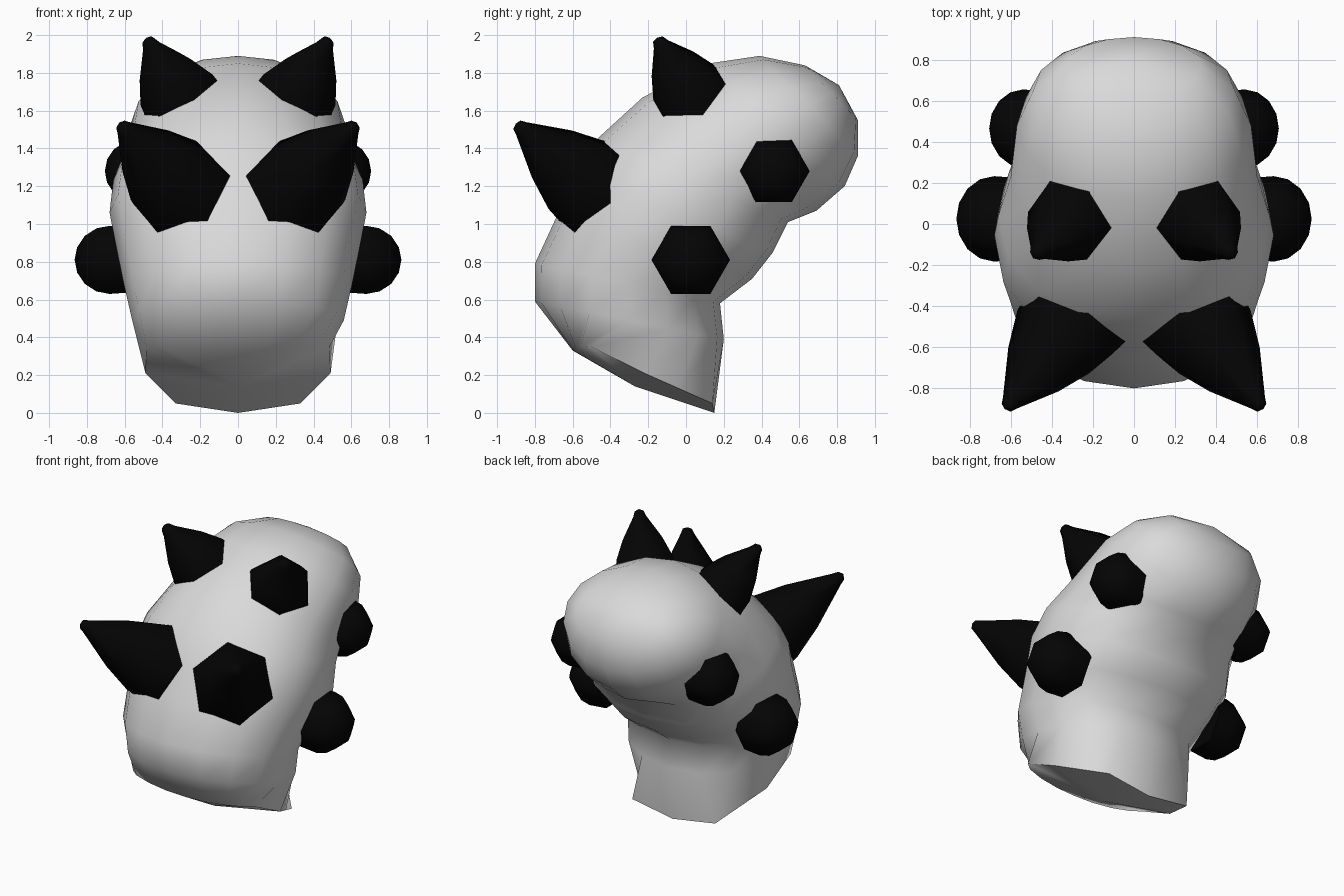
import bpy, bmesh, math
from mathutils import Vector

if "Cube" in bpy.data.objects:
    bpy.data.objects.remove(bpy.data.objects["Cube"])

def material(name, rgb):
    m = bpy.data.materials.new(name)
    m.diffuse_color = (*rgb, 1)
    m.use_nodes = True
    m.node_tree.nodes["Principled BSDF"].inputs["Base Color"].default_value = m.diffuse_color
    return m

GREY = material("light grey", (0.70, 0.70, 0.70))
BLACK = material("black", (0.0012, 0.0012, 0.0012))

def loft(name, rings, mat, start, end, angle):
    """Skin a list of rings, closing both ends with a centre point."""
    bm = bmesh.new()
    vr = [[bm.verts.new(p) for p in r] for r in rings]
    n = len(vr[0])
    for a, b in zip(vr, vr[1:]):
        for i in range(n):
            j = (i + 1) % n
            bm.faces.new((a[i], a[j], b[j], b[i]))
    for ring, point in ((vr[0], start), (vr[-1], end)):
        c = bm.verts.new(point)
        for i in range(n):
            bm.faces.new((ring[i], ring[(i + 1) % n], c))
    bmesh.ops.recalc_face_normals(bm, faces=bm.faces)
    me = bpy.data.meshes.new(name)
    bm.to_mesh(me)
    bm.free()
    ob = bpy.data.objects.new(name, me)
    bpy.context.collection.objects.link(ob)
    me.materials.append(mat)
    bpy.ops.object.select_all(action='DESELECT')
    ob.select_set(True)
    bpy.context.view_layer.objects.active = ob
    bpy.ops.object.shade_smooth_by_angle(angle=math.radians(angle))
    return ob

# Body: tilted cross-sections: front (y, z), back (y, z), half width, roundness
SECTIONS = [
    ((-0.80, 0.59), (0.20, 0.39), 0.56, 0.9),
    ((-0.80, 0.79), (0.18, 0.58), 0.605, 0.95),
    ((-0.68, 1.05), (0.35, 0.71), 0.645, 0.9),
    ((-0.57, 1.27), (0.46, 0.85), 0.68, 0.85),
    ((-0.46, 1.46), (0.54, 1.01), 0.66, 0.95),
    ((-0.23, 1.67), (0.69, 1.07), 0.60, 1.0),
    ((0.12, 1.85), (0.84, 1.20), 0.57, 1.0),
    ((0.39, 1.89), (0.91, 1.36), 0.49, 1.0),
    ((0.63, 1.84), (0.91, 1.55), 0.33, 1.0),
]

def section(front, back, w, k, n=16):
    f, b = Vector((0, *front)), Vector((0, *back))
    mid, half = (f + b) / 2, (f - b) / 2
    pts = []
    for i in range(n):
        t = math.tau * i / n
        c, s = math.cos(t), math.sin(t)
        p = mid + half * math.copysign(abs(c) ** k, c)
        p.x = w * math.copysign(abs(s) ** k, s)
        pts.append(p)
    return pts

# Cut rim at the bottom, front to back on one side, then mirrored
side = [(0, -0.60, 0.33), (0.15, -0.60, 0.335), (0.30, -0.585, 0.345), (0.42, -0.555, 0.355),
        (0.485, -0.50, 0.35), (0.49, -0.22, 0.21), (0.41, -0.04, 0.13),
        (0.33, 0.14, 0.05), (0, 0.15, 0)]
rim = side + [(-x, y, z) for x, y, z in side[-2:0:-1]]
loft("body", [rim] + [section(*s) for s in SECTIONS], GREY,
     (0, -0.27, 0.14), (0, 0.81, 1.735), 60)

def turned(name, base, axis, profile, mat, up, angle, n=6):
    """Six-sided turned part; profile is (distance, radius), last is the tip."""
    base, axis = Vector(base), Vector(axis).normalized()
    u = (Vector(up) - axis * axis.dot(Vector(up))).normalized()
    v = axis.cross(u)
    rings = [[base + axis * d + r * (u * math.cos(math.tau * i / n) + v * math.sin(math.tau * i / n))
              for i in range(n)] for d, r in profile[:-1]]
    return loft(name, rings, mat, base + axis * profile[0][0], base + axis * profile[-1][0], angle)

def horn(name, s, base, tip, r):
    b, t = Vector((s * base[0], *base[1:])), Vector((s * tip[0], *tip[1:]))
    length = (t - b).length
    prof = [(-0.16, r * 1.08), (0, r), (length * 0.4, r * 0.7), (length - 0.05, 0.05),
            (length - 0.01, 0.034), (length + 0.008, 0)]
    turned(name, b, t - b, prof, BLACK, (-s, 0, 0), 65)

def bump(name, s, centre, r, depth):
    prof = [(-0.13, r * 0.95)] + [(depth * math.sin(a), r * math.cos(a))
                                  for a in (math.radians(k) for k in (0, 22, 45, 68, 90))]
    turned(name, (s * centre[0], *centre[1:]), (s, 0, 0), prof, BLACK, (0, 1, 0), 65)

# Horns and side bumps, mirrored left and right
for s, label in ((1, "right"), (-1, "left")):
    horn("front_horn_" + label, s, (0.335, -0.525, 1.215), (0.62, -0.895, 1.525), 0.27)
    horn("top_horn_" + label, s, (0.325, 0.01, 1.71), (0.48, -0.15, 1.98), 0.213)
    bump("lower_bump_" + label, s, (0.68, 0.025, 0.81), 0.208, 0.185)
    bump("upper_bump_" + label, s, (0.54, 0.465, 1.28), 0.19, 0.165)
